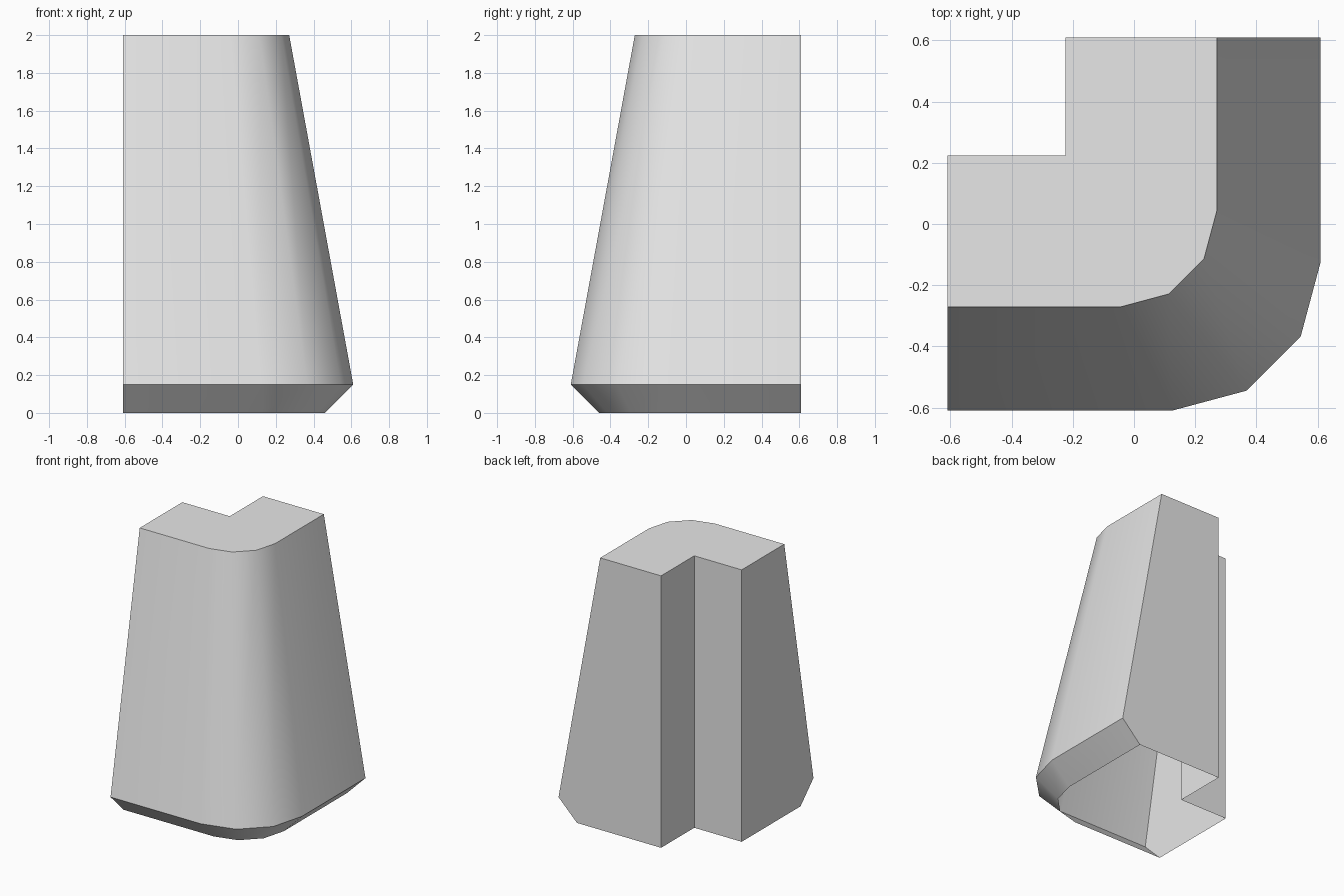
import bpy
import bmesh
import math

cube = bpy.data.objects.get("Cube")
if cube:
    bpy.data.objects.remove(cube, do_unlink=True)

HALF = 0.61     # outer half width
NOTCH = 0.224   # inner corner of the L
STEPS = 3       # facets in the rounded corner


def outline(edge, radius):
    """L-shaped plan, counter-clockwise, with a rounded outer corner."""
    c = edge - radius
    points = [(-HALF, -edge)]
    for i in range(STEPS + 1):
        a = math.radians(-90 + 90 * i / STEPS)
        points.append((c + radius * math.cos(a), -c + radius * math.sin(a)))
    points += [(edge, HALF), (-NOTCH, HALF), (-NOTCH, NOTCH), (-HALF, NOTCH)]
    return points


# Material
grey = bpy.data.materials.new("light grey")
grey.use_nodes = True
colour = (0.8, 0.8, 0.8, 1)
grey.diffuse_color = colour
grey.node_tree.nodes["Principled BSDF"].inputs["Base Color"].default_value = colour

# Corner wall: undercut foot, tapering body, closed top, open underside
levels = [(0, 0.46, 0.335), (0.15, HALF, 0.485), (2, 0.271, 0.315)]
bm = bmesh.new()
rings = [[bm.verts.new((x, y, z)) for x, y in outline(edge, radius)]
         for z, edge, radius in levels]
for low, high in zip(rings, rings[1:]):
    for i in range(len(low)):
        j = (i + 1) % len(low)
        bm.faces.new((low[i], low[j], high[j], high[i]))
bm.faces.new(rings[-1])

mesh = bpy.data.meshes.new("corner_wall")
bm.to_mesh(mesh)
bm.free()
mesh.materials.append(grey)
wall = bpy.data.objects.new("corner_wall", mesh)
bpy.context.collection.objects.link(wall)

# Smooth round the corner, sharp everywhere else
bpy.ops.object.select_all(action="DESELECT")
wall.select_set(True)
bpy.context.view_layer.objects.active = wall
bpy.ops.object.shade_smooth_by_angle(angle=math.radians(35))
